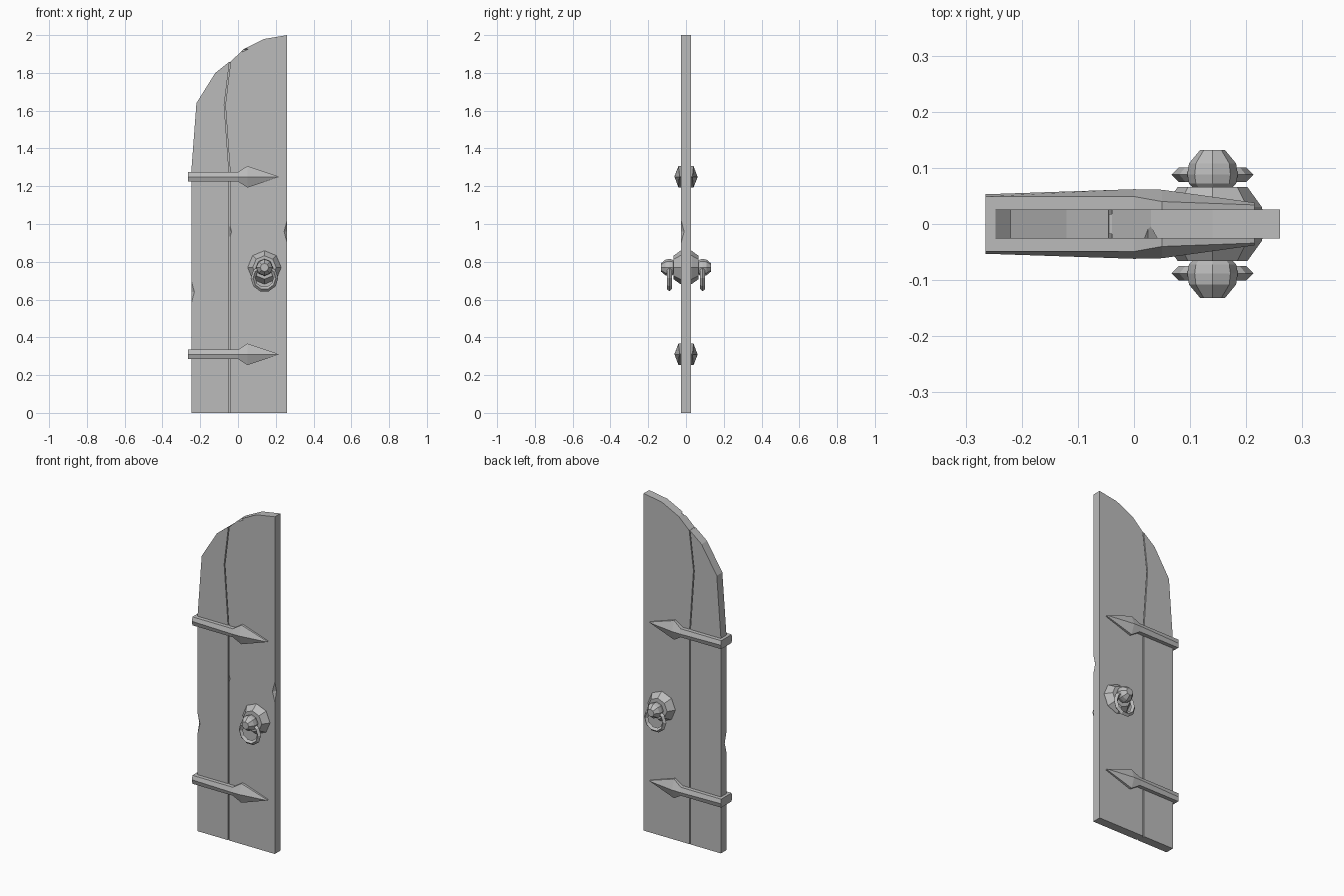
import bpy, bmesh, math
from mathutils import Vector

if "Cube" in bpy.data.objects:
    bpy.data.objects.remove(bpy.data.objects["Cube"], do_unlink=True)

grey = bpy.data.materials.new("plain_grey")
grey.use_nodes = True
grey.diffuse_color = (0.5, 0.5, 0.5, 1)
grey.node_tree.nodes["Principled BSDF"].inputs["Base Color"].default_value = (0.5, 0.5, 0.5, 1)


def finish(bm, name):
    bmesh.ops.recalc_face_normals(bm, faces=bm.faces)
    mesh = bpy.data.meshes.new(name)
    bm.to_mesh(mesh)
    bm.free()
    mesh.materials.append(grey)
    obj = bpy.data.objects.new(name, mesh)
    bpy.context.collection.objects.link(obj)
    return obj


def loft(name, rings):
    """Skin a list of equal-length point rings and cap both ends."""
    bm = bmesh.new()
    loops = [[bm.verts.new(p) for p in ring] for ring in rings]
    n = len(loops[0])
    for a, b in zip(loops, loops[1:]):
        for i in range(n):
            j = (i + 1) % n
            bm.faces.new((a[i], a[j], b[j], b[i]))
    bm.faces.new(loops[0])
    bm.faces.new(loops[-1])
    return finish(bm, name)


def slab(name, outline, depth):
    return loft(name, [[(x, y, z) for x, z in outline] for y in (-depth, depth)])


def chip(obj, centre, size):
    """Knock an octahedral chip out of an edge."""
    bm = bmesh.new()
    c = Vector(centre)
    for axis in range(3):
        for s in (-1, 1):
            offset = Vector()
            offset[axis] = s * size[axis]
            bm.verts.new(c + offset)
    bmesh.ops.convex_hull(bm, input=bm.verts[:])
    cutter = finish(bm, "chip_cutter")
    cutter.hide_render = True
    mod = obj.modifiers.new("chip", "BOOLEAN")
    mod.operation = "DIFFERENCE"
    mod.solver = "EXACT"
    mod.object = cutter
    bpy.context.view_layer.objects.active = obj
    bpy.ops.object.modifier_apply(modifier=mod.name)
    bpy.data.objects.remove(cutter, do_unlink=True)


# Two planks meeting at a crooked seam
T = 0.026
gap = 0.003
seam = [(-0.045, 0), (-0.045, 1.28), (-0.07, 1.63), (-0.042, 1.86)]
narrow = slab("narrow_plank", [(x - gap, z) for x, z in seam]
              + [(-0.12, 1.8), (-0.22, 1.64), (-0.247, 1.28), (-0.247, 0)], T)
wide = slab("wide_plank", [(x + gap, z) for x, z in seam]
            + [(0.03, 1.925), (0.14, 1.98), (0.26, 2), (0.26, 0)], T)
slab("seam_filler", [(x - 0.006, z - 0.004 * (z > 1.8)) for x, z in seam]
     + [(x + 0.006, z) for x, z in reversed(seam)], T - 0.008)

# Worn chips along the edges
chip(narrow, (-0.247, -T, 0.64), (0.016, 0.016, 0.06))
chip(wide, (0.26, -T, 0.96), (0.016, 0.016, 0.06))
chip(wide, (0.025, -T, 1.925), (0.028, 0.026, 0.014))
chip(wide, (-0.042, -T, 0.96), (0.008, 0.008, 0.03))

# Spearhead hinge straps wrapping both sides: x, half height, edge y, ridge y
strap = [(-0.265, 0.025, 0.049, 0.053), (0.0, 0.025, 0.049, 0.062),
         (0.05, 0.057, 0.04, 0.061), (0.215, 0.002, 0.034, 0.038)]
for name, z in (("lower_hinge_strap", 0.31), ("upper_hinge_strap", 1.25)):
    loft(name, [[(x, e, z + h), (x, r, z), (x, e, z - h),
                 (x, -e, z - h), (x, -r, z), (x, -e, z + h)] for x, h, e, r in strap])

# Handles on both faces: rose, knob and hanging ring
HX, HZ, SIDES = 0.14, 0.77, 8


def lathe(name, profile, side):
    turn = [2 * math.pi * i / SIDES for i in range(SIDES)]
    return loft(name, [[(HX + r * math.sin(a), side * y, HZ + r * math.cos(a)) for a in turn]
                       for r, y in profile])


for side, word in ((-1, "front"), (1, "back")):
    lathe(word + "_handle_rose", [(0.09, 0.02), (0.088, 0.03), (0.062, 0.066)], side)
    lathe(word + "_handle_knob", [(0.03, 0.06), (0.042, 0.072), (0.045, 0.088),
                                  (0.042, 0.108), (0.022, 0.132)], side)
    bpy.ops.mesh.primitive_torus_add(major_segments=10, minor_segments=4, major_radius=0.06,
                                     minor_radius=0.013, location=(HX, side * 0.088, HZ - 0.057),
                                     rotation=(math.pi / 2, 0, 0))
    ring = bpy.context.object
    ring.name = word + "_handle_ring"
    ring.data.materials.append(grey)
